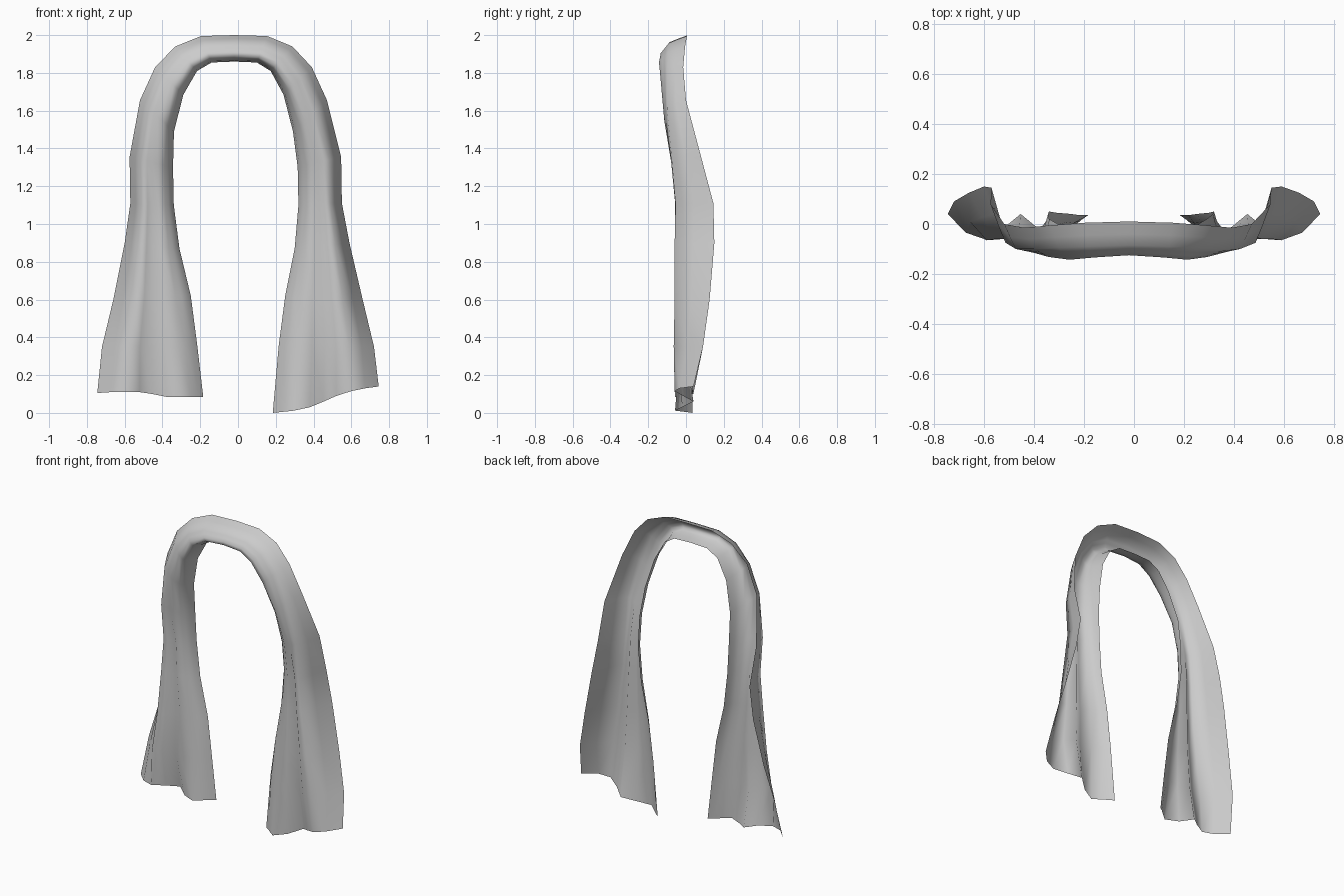
import bpy, bmesh, math

if "Cube" in bpy.data.objects:
    bpy.data.objects.remove(bpy.data.objects["Cube"])

# Cloth colour
cloth = bpy.data.materials.new("grey_cloth")
cloth.diffuse_color = (0.6, 0.6, 0.6, 1)
cloth.use_nodes = True
cloth.node_tree.nodes["Principled BSDF"].inputs["Base Color"].default_value = cloth.diffuse_color

# Positions across the cloth, from the inner edge (0) to the outer edge (1)
ACROSS = [0, .05, .12, .2, .35, .48, .6, .74, .87, 1]
PLEAT = .48

# Half of the drape, apex to knee:
# inner x, inner z, outer x, outer z, inner back y, front y, fold y, outer back y,
# width of the inner roll, pleat depth, x shift
ROWS = [
    (0, 1.86, 0, 2.0, -.02, -.135, -.085, .01, .25, 0, -.02),
    (.12, 1.855, .175, 1.995, -.02, -.145, -.09, .005, .25, 0, -.02),
    (.195, 1.81, .31, 1.94, -.02, -.155, -.095, -.005, .25, 0, -.022),
    (.265, 1.685, .415, 1.83, -.01, -.14, -.1, -.015, .25, 0, -.024),
    (.315, 1.49, .495, 1.655, .02, -.115, -.1, 0, .35, 0, -.024),
    (.33, 1.3, .56, 1.355, .04, -.085, -.075, .08, .4, .015, -.014),
    (.33, 1.1, .56, 1.11, .05, -.06, -.055, .145, .4, .03, -.01),
    (.305, .87, .595, .9, .045, -.06, -.06, .15, .4, .035, -.005),
    (.25, .62, .66, .6, .04, -.055, -.06, .125, .4, .04, 0),
    (.216, .36, .72, .35, .035, -.05, -.065, .09, .35, .045, 0),
]
# Wavy hem: depth, then height for each side
HEM_Y = [.035, .015, -.02, -.058, -.02, .04, -.015, -.06, -.035, .04]
HEM_Z = {1: [0, .003, .007, .012, .03, .06, .09, .115, .13, .14],
         -1: [.085, .085, .085, .085, .085, .1, .11, .11, .11, .105]}


def section(row, side):
    """Points across the cloth at one station."""
    ix, iz, ox, oz, inner, front, fold, back, roll, pleat, shift = row
    pts = []
    for t in ACROSS:
        if t <= roll:
            y = inner + (front - inner) * math.sqrt(t / roll)
        elif t <= .74:
            y = front + (fold - front) * (t - roll) / (.74 - roll)
        else:
            y = fold + (back - fold) * (.47 if t < 1 else 1)
        if t == PLEAT:
            y += pleat
        pts.append((side * (ix + (ox - ix) * t) + shift, y, iz + (oz - iz) * t))
    return pts


def hem(side):
    return [(side * (.184 + .561 * t), y, z)
            for t, y, z in zip(ACROSS, HEM_Y, HEM_Z[side])]


# Draped cloth: one sheet running from the left hem over the arch to the right hem
stations = [hem(-1)] + [section(r, -1) for r in reversed(ROWS[1:])]
stations += [section(r, 1) for r in ROWS] + [hem(1)]
bm = bmesh.new()
grid = [[bm.verts.new(p) for p in s] for s in stations]
for a, b in zip(grid, grid[1:]):
    for c in range(len(ACROSS) - 1):
        bm.faces.new((a[c], b[c], b[c + 1], a[c + 1]))
mesh = bpy.data.meshes.new("draped_cloth")
bm.to_mesh(mesh)
bm.free()
mesh.materials.append(cloth)
obj = bpy.data.objects.new("draped_cloth", mesh)
bpy.context.collection.objects.link(obj)
bpy.context.view_layer.objects.active = obj
obj.select_set(True)
bpy.ops.object.shade_smooth_by_angle(angle=math.radians(120))
